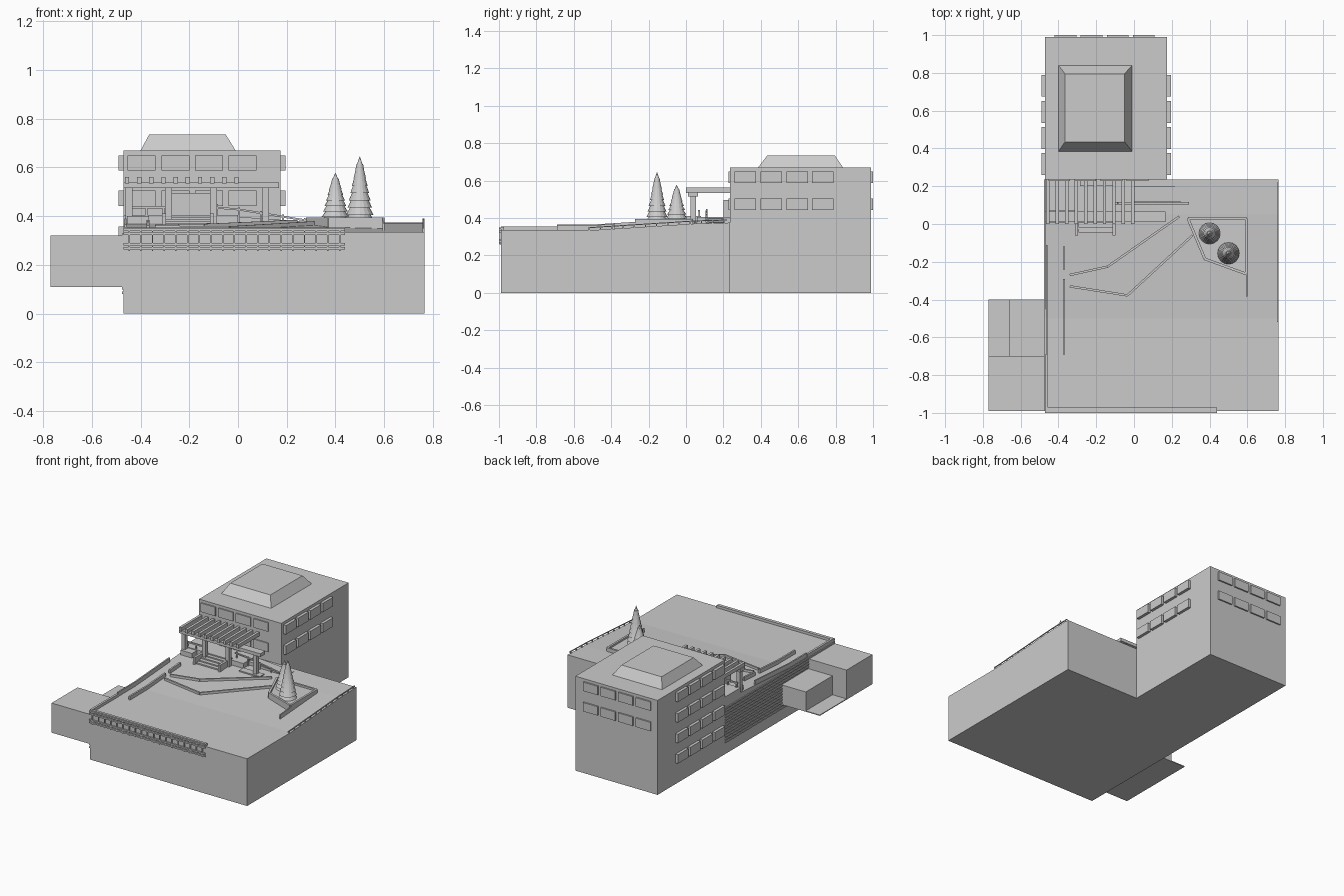
import bpy
import bmesh
from mathutils import Vector

default_cube = bpy.data.objects.get("Cube")
if default_cube:
    bpy.data.objects.remove(default_cube, do_unlink=True)

# One matte grey for the whole massing model
GREY = (0.6, 0.6, 0.6, 1.0)
grey = bpy.data.materials.new("plain grey")
grey.use_nodes = True
grey.diffuse_color = GREY
grey.node_tree.nodes["Principled BSDF"].inputs["Base Color"].default_value = GREY


def finish(name, bm):
    bmesh.ops.recalc_face_normals(bm, faces=bm.faces)
    mesh = bpy.data.meshes.new(name)
    bm.to_mesh(mesh)
    bm.free()
    mesh.materials.append(grey)
    obj = bpy.data.objects.new(name, mesh)
    bpy.context.collection.objects.link(obj)
    return obj


def add_box(bm, xs, ys, zs):
    verts = bmesh.ops.create_cube(bm, size=1)["verts"]
    for v in verts:
        v.co = Vector([(lo + hi) / 2 + c * (hi - lo) for c, (lo, hi) in zip(v.co, (xs, ys, zs))])
    return verts


def boxes(name, items):
    bm = bmesh.new()
    for xs, ys, zs in items:
        add_box(bm, xs, ys, zs)
    return finish(name, bm)


def prism(name, points, direction):
    bm = bmesh.new()
    face = bm.faces.new([bm.verts.new(p) for p in points])
    moved = bmesh.ops.extrude_face_region(bm, geom=[face])["geom"]
    bmesh.ops.translate(bm, vec=direction, verts=[v for v in moved if isinstance(v, bmesh.types.BMVert)])
    return finish(name, bm)


def walls(name, path, width, low, high):
    """Upright strips along a path; low and high are offsets from the path height."""
    bm = bmesh.new()
    for a, b in zip(path, path[1:]):
        a, b = Vector(a), Vector(b)
        side = Vector((a.y - b.y, b.x - a.x, 0)).normalized() * width / 2
        ring = []
        for p in (a, b):
            ring.append([bm.verts.new(p + side * s + Vector((0, 0, h)))
                         for s, h in ((-1, low), (1, low), (1, high), (-1, high))])
        for i in range(4):
            j = (i + 1) % 4
            bm.faces.new((ring[0][i], ring[0][j], ring[1][j], ring[1][i]))
        bm.faces.new(ring[0])
        bm.faces.new(ring[1])
    return finish(name, bm)


LEFT, RIGHT, END = -0.47, 0.765, 0.175
FRONT, MID, BACK = -0.99, 0.235, 0.99
SLOPE = [(FRONT, 0.335), (-0.5, 0.335), (0.05, 0.37), (MID, 0.375)]


def ground(y):
    for (y0, z0), (y1, z1) in zip(SLOPE, SLOPE[1:]):
        if y <= y1:
            return z0 + (z1 - z0) * (y - y0) / (y1 - y0)
    return SLOPE[-1][1]


# Terrace block with a gently rising top
outline = [(LEFT, FRONT, 0)] + [(LEFT, y, z) for y, z in SLOPE] + [(LEFT, MID, 0)]
prism("terrace", outline, (RIGHT - LEFT, 0, 0))

# Main building and tapered roof
boxes("building", [((LEFT, END), (MID, BACK), (0, 0.67))])
bm = bmesh.new()
for v in add_box(bm, (-0.4, -0.01), (0.385, 0.84), (0.67, 0.735)):
    if v.co.z > 0.7:
        v.co.x = -0.365 if v.co.x < -0.2 else -0.05
        v.co.y = 0.435 if v.co.y < 0.6 else 0.795
finish("roof_lantern", bm)

# Projecting windows
STEP, WIDE, TALL = 0.138, 0.115, 0.063
ROWS = [0.587, 0.442, 0.295, 0.15]
windows = []
for i in range(4):
    y = 0.26 + i * STEP
    for row, z in enumerate(ROWS):
        zs = (z, z + TALL)
        windows.append(((LEFT - 0.02, LEFT), (y, y + WIDE), zs))
        if row < 2:
            windows.append(((END, END + 0.02), (y, y + WIDE), zs))
            x = -0.42 + i * STEP
            windows.append(((x, x + WIDE), (BACK, BACK + 0.01), zs))
            x = -0.453 + i * STEP
            windows.append(((x, x + WIDE), (MID - 0.008, MID), zs))
boxes("windows", windows)

# Pergola: front beam, joists and posts
boxes("pergola_beam", [((LEFT, 0.168), (0.01, 0.065), (0.515, 0.538))])
boxes("pergola_joists", [((x, x + 0.018), (0, MID), (0.535, 0.562))
                         for x in [-0.465 + i * 0.05 for i in range(10)]])
boxes("pergola_posts", [((x, x + 0.028), (0.025, 0.053), (0.36, 0.516)) for x in (-0.462, -0.3, -0.115, 0.1)])

# Porch, entrance and steps with side walls
boxes("porch", [((LEFT, 0), (0.06, MID), (0.36, 0.405))])
boxes("entrance", [((-0.285, -0.115), (0.2, MID), (0.405, 0.495))])
boxes("steps", [((-0.295, -0.115), (-0.045 + i * 0.027, 0.07), (0.35, 0.373 + i * 0.008)) for i in range(4)])
boxes("step_walls", [((x, x + 0.016), (-0.06, 0.08), (0.35, 0.412)) for x in (-0.312, -0.115)])
boxes("porch_planter", [((-0.455, -0.365), (0.005, 0.06), (0.355, 0.4))])
boxes("porch_rail", [((-0.455, -0.3), (0.065, 0.075), (0.432, 0.442))]
      + [((x, x + 0.008), (0.066, 0.074), (0.4, 0.435)) for x in (-0.45, -0.38, -0.31)])

# Side ramp and its handrail
prism("side_ramp", [(-0.1, 0.12, 0.36), (-0.1, 0.12, 0.405), (0.3, 0.12, 0.376), (0.3, 0.12, 0.36)], (0, 0.08, 0))
boxes("ramp_bench", [((0, 0.165), (0.01, 0.06), (0.36, 0.376))])
walls("ramp_handrail", [(-0.1, 0.11, 0.44), (0, 0.11, 0.432), (0.29, 0.11, 0.385)], 0.012, -0.008, 0)
boxes("handrail_posts", [((x, x + 0.008), (0.106, 0.114), (0.36, 0.435 - x * 0.16)) for x in (-0.09, 0, 0.09, 0.18, 0.27)])

# Low stepped walls on the terrace
for name, plan in (("lower_garden_wall", [(-0.34, -0.33), (-0.035, -0.378), (0.31, -0.06)]),
                   ("upper_garden_wall", [(-0.34, -0.27), (-0.14, -0.226), (0.24, 0.04)])):
    walls(name, [(x, y, ground(y)) for x, y in plan], 0.012, -0.01, 0.016)

# Tree planter with raised rim
corners = [(0.285, 0.03), (0.595, 0.03), (0.595, -0.265), (0.375, -0.185)]
prism("planter_bed", [(x, y, 0.34) for x, y in corners], (0, 0, 0.042))
walls("planter_rim", [(x, y, 0.34) for x, y in corners + corners[:1]], 0.014, 0, 0.055)
walls("planter_spur", [(0.598, y, ground(y)) for y in (-0.26, -0.385)], 0.008, -0.01, 0.03)


# Conifers made of overlapping tiers
def conifer(name, x, y, radius, top, tiers=9):
    base = 0.375
    step = (top - base) / tiers
    bm = bmesh.new()
    for i in range(tiers):
        wide = radius * (1 - i / tiers) ** 0.8
        cone = bmesh.ops.create_cone(bm, cap_ends=True, segments=16, radius1=wide,
                                     radius2=wide * 0.72 if i < tiers - 1 else 0.001, depth=step)
        bmesh.ops.translate(bm, vec=(x, y, base + (i + 0.5) * step), verts=cone["verts"])
    finish(name, bm)


conifer("small_conifer", 0.4, -0.05, 0.062, 0.577)
conifer("tall_conifer", 0.5, -0.155, 0.062, 0.645)

# Front fence: curb, rails and posts
fence = [((LEFT, 0.44), (FRONT, -0.972), (0.33, 0.353))]
for z in (0.345, 0.328, 0.284, 0.268):
    fence.append(((LEFT, 0.44), (-1, FRONT), (z - 0.005, z + 0.005)))
for i in range(19):
    x = -0.45 + i * 0.048
    fence.append(((x, x + 0.006), (-0.998, FRONT), (0.258, 0.35)))
boxes("front_fence", fence)

# Left wall: stacked boards, curb and sloping rails
boxes("left_boards", [((LEFT - 0.006, LEFT), (FRONT, MID), (z, z + 0.01))
                      for z in [0.08 + i * 0.02 for i in range(13)]])
boxes("left_curb", [((LEFT, -0.455), (FRONT, -0.69), (0.33, 0.355))])
walls("left_rail", [(-0.462, y, ground(y)) for y in (-0.69, -0.5, -0.11)], 0.01, -0.01, 0.03)
for name, ends in (("lower_path_rail", (-0.69, -0.5, -0.29)), ("upper_path_rail", (-0.24, -0.12))):
    walls(name, [(-0.37, y, ground(y)) for y in ends], 0.012, -0.01, 0.026)

# Right edge rail on small posts
walls("right_rail", [(0.761, y, ground(y)) for y in (-0.52, -0.5, 0.05, 0.22)], 0.006, 0.012, 0.017)
boxes("right_rail_posts", [((0.758, RIGHT), (y, y + 0.006), (0.33, ground(y) + 0.017))
                           for y in [-0.52 + i * 0.06 for i in range(13)]])

# Side annex: tall volume, lower volume and floor slab
boxes("annex", [((-0.77, LEFT), (FRONT, -0.7), (0.11, 0.32))])
boxes("low_annex", [((-0.66, LEFT), (-0.7, -0.4), (0.11, 0.25))])
boxes("annex_slab", [((-0.77, -0.66), (-0.7, -0.4), (0.11, 0.116))])
